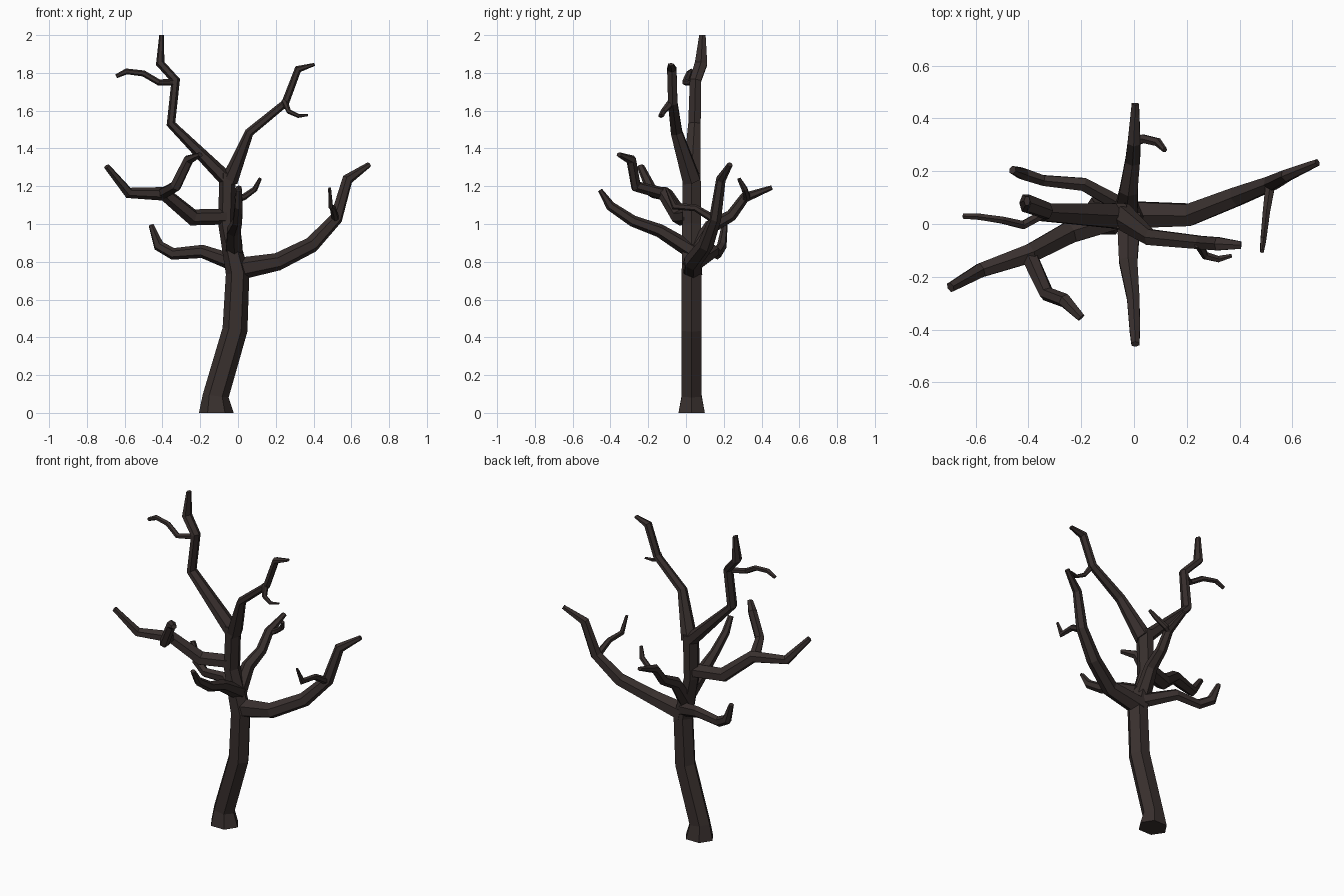
import bpy, bmesh, math
from mathutils import Vector

bark = bpy.data.materials.new("bark")
bark.diffuse_color = (0.040, 0.029, 0.027, 1)


def limb(name, pts, sides=6, chord=None):
    """Faceted tube. Each point is (x, y, z, lateral radius, depth radius)."""
    P = [Vector(p[:3]) for p in pts]
    c = Vector(chord) if chord else P[-1] - P[0]
    lat = Vector((-c.y, c.x, 0)).normalized()
    bm = bmesh.new()
    rings = []
    for i, p in enumerate(P):
        d0 = (p - P[max(i - 1, 0)]).normalized()
        d1 = (P[min(i + 1, len(P) - 1)] - p).normalized()
        t = (d0 + d1).normalized()
        miter = 1 / max(t.dot(d1 if d1.length else d0), 0.8)
        n = t.cross(lat).normalized()
        h = n.cross(t).normalized()
        a, b = pts[i][3], pts[i][4] * miter
        ring = []
        for k in range(sides):
            w = 2 * math.pi * k / sides
            ring.append(bm.verts.new(p + n * (b * math.cos(w)) + h * (a * math.sin(w) / 0.87)))
        rings.append(ring)
    for r0, r1 in zip(rings, rings[1:]):
        for k in range(sides):
            j = (k + 1) % sides
            bm.faces.new((r0[k], r0[j], r1[j], r1[k]))
    bm.faces.new(rings[0])
    bm.faces.new(rings[-1])
    bmesh.ops.recalc_face_normals(bm, faces=bm.faces)
    me = bpy.data.meshes.new(name)
    bm.to_mesh(me)
    bm.free()
    me.materials.append(bark)
    ob = bpy.data.objects.new(name, me)
    bpy.context.collection.objects.link(ob)
    return ob


# Trunk with flared foot
trunk = limb("trunk", [
    (-.115, .03, 0, .07, .092), (-.118, .03, .09, .053, .068), (-.016, .03, .44, .053, .066),
    (-.002, .03, .74, .053, .062), (-.062, .03, 1.0, .05, .042), (-.055, .03, 1.27, .048, .045)],
    chord=(1, 0, 0))
for v in trunk.data.vertices:      # keep the foot flat on the ground
    if v.index < 6:
        v.co.z = 0

# Two crown leaders
limb("left_leader", [
    (-.065, .03, 1.24, .047, .04), (-.355, .045, 1.53, .033, .022), (-.33, .05, 1.76, .03, .022),
    (-.412, .08, 1.85, .033, .022), (-.405, .087, 2.0, .017, .012)], chord=(-1, 0, 0))
limb("left_leader_twig", [
    (-.33, .045, 1.75, .016, .018), (-.42, -.004, 1.75, .016, .015), (-.50, .015, 1.797, .013, .016),
    (-.59, .028, 1.808, .012, .015), (-.645, .03, 1.782, .01, .011)])
limb("right_leader", [
    (-.045, .03, 1.23, .047, .045), (.06, -.05, 1.485, .03, .023), (.25, -.07, 1.64, .025, .02),
    (.318, -.075, 1.82, .025, .018), (.405, -.08, 1.845, .014, .008)], chord=(1, 0, 0))
limb("right_leader_twig", [
    (.245, -.075, 1.65, .018, .018), (.27, -.12, 1.595, .014, .012), (.32, -.133, 1.572, .012, .01),
    (.37, -.12, 1.577, .007, .006)], chord=(1, 0, 0))

# Big low right branch
limb("right_branch", [
    (-.01, .035, .76, .05, .06), (.21, .035, .80, .042, .046), (.39, .105, .89, .036, .042),
    (.52, .155, 1.03, .028, .034), (.58, .185, 1.237, .022, .028), (.695, .233, 1.315, .013, .014)])
limb("right_branch_twig", [
    (.515, .14, 1.03, .018, .022), (.502, .05, 1.085, .014, .018), (.49, -.06, 1.095, .011, .018),
    (.485, -.103, 1.19, .007, .008)])

# Low left branch, reaching back
limb("low_left_branch", [
    (-.01, .05, .79, .03, .045), (-.19, .15, .855, .025, .034), (-.345, .165, .842, .02, .03),
    (-.42, .19, .885, .022, .028), (-.46, .205, .995, .014, .014)])

# Middle left branch with its fork
limb("middle_left_branch", [
    (-.05, .03, 1.04, .045, .042), (-.24, -.03, 1.035, .042, .042), (-.39, -.11, 1.16, .036, .036),
    (-.58, -.175, 1.165, .027, .027), (-.695, -.24, 1.305, .018, .016)])
limb("middle_left_fork", [
    (-.40, -.115, 1.16, .03, .032), (-.33, -.265, 1.20, .025, .028), (-.262, -.29, 1.34, .024, .026),
    (-.20, -.355, 1.367, .015, .013)])

# Front and back branches
limb("front_branch", [
    (-.02, .03, .86, .045, .045), (-.022, -.14, .965, .035, .035), (-.003, -.28, 1.015, .024, .03),
    (.003, -.40, 1.095, .02, .025), (.005, -.455, 1.18, .015, .012)])
limb("back_branch", [
    (-.03, .04, .84, .045, .045), (-.02, .13, .985, .034, .036), (-.005, .24, 1.045, .028, .03),
    (0, .31, 1.14, .024, .026), (.005, .455, 1.193, .014, .012)])
limb("back_branch_twig", [
    (0, .31, 1.13, .016, .018), (.035, .323, 1.145, .016, .016), (.09, .31, 1.185, .015, .014),
    (.117, .28, 1.24, .009, .009)], chord=(1, 0, 0))
